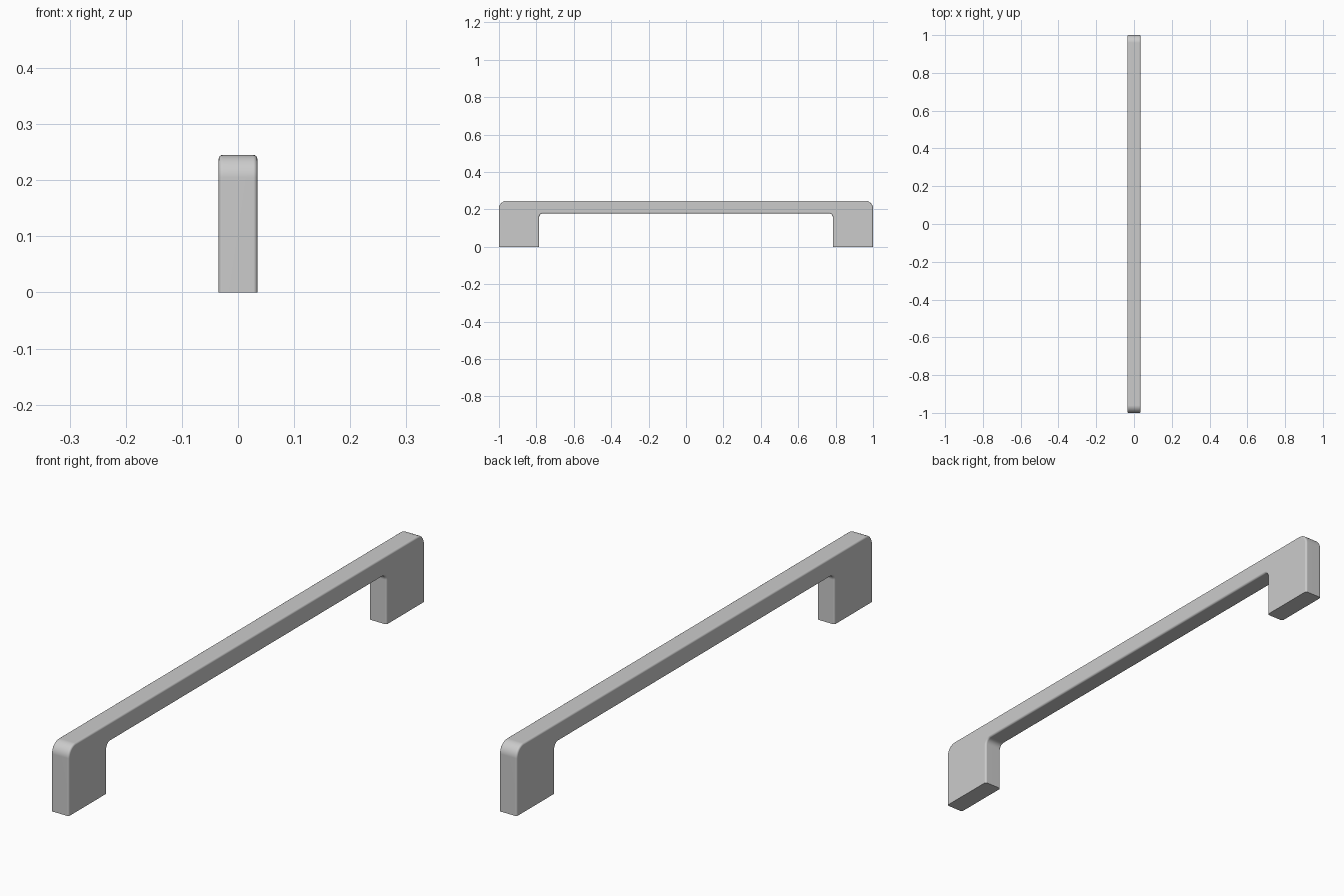
import bpy, bmesh, math

if "Cube" in bpy.data.objects:
    bpy.data.objects.remove(bpy.data.objects["Cube"])

HALF_W = 0.0345    # half thickness in x
H = 0.245          # total height
INNER_Y, INNER_Z = 0.785, 0.178
R_OUT, R_IN, EDGE = 0.04, 0.02, 0.007


def arc(cy, cz, r, a0, a1, n=8):
    """Points of a corner arc in the YZ plane."""
    return [(cy + r * math.cos(math.radians(a0 + (a1 - a0) * i / n)),
             cz + r * math.sin(math.radians(a0 + (a1 - a0) * i / n)))
            for i in range(n + 1)]


# Half of the bridge outline (y > 0): outer foot, rounded corners, inner foot
outer = [(1, 0)] + arc(1 - R_OUT, H - R_OUT, R_OUT, 0, 90)
inner = arc(INNER_Y - R_IN, INNER_Z - R_IN, R_IN, 90, 0) + [(INNER_Y, 0)]


def mirrored(points):
    return [(-y, z) for y, z in reversed(points)]


outline = outer + mirrored(outer) + mirrored(inner) + inner

# Extrude the outline across the thickness
bm = bmesh.new()
face = bm.faces.new([bm.verts.new((-HALF_W, y, z)) for y, z in outline])
ext = bmesh.ops.extrude_face_region(bm, geom=[face])
bmesh.ops.translate(bm, vec=(2 * HALF_W, 0, 0),
                    verts=[v for v in ext["geom"] if isinstance(v, bmesh.types.BMVert)])
bmesh.ops.recalc_face_normals(bm, faces=bm.faces)

# Round the long side edges, leaving the flat feet sharp
rim = [e for e in bm.edges
       if abs(e.verts[0].co.x - e.verts[1].co.x) < 1e-6
       and max(v.co.z for v in e.verts) > 1e-5]
bmesh.ops.bevel(bm, geom=rim, offset=EDGE, segments=4, profile=0.5,
                affect='EDGES', clamp_overlap=True)

mesh = bpy.data.meshes.new("pull_handle")
bm.to_mesh(mesh)
bm.free()
handle = bpy.data.objects.new("pull_handle", mesh)
bpy.context.collection.objects.link(handle)

# Smooth rounded corners, crisp feet
bpy.context.view_layer.objects.active = handle
handle.select_set(True)
bpy.ops.object.shade_smooth_by_angle(angle=math.radians(35))
weighted = handle.modifiers.new("flat_side_shading", 'WEIGHTED_NORMAL')
weighted.keep_sharp = True
